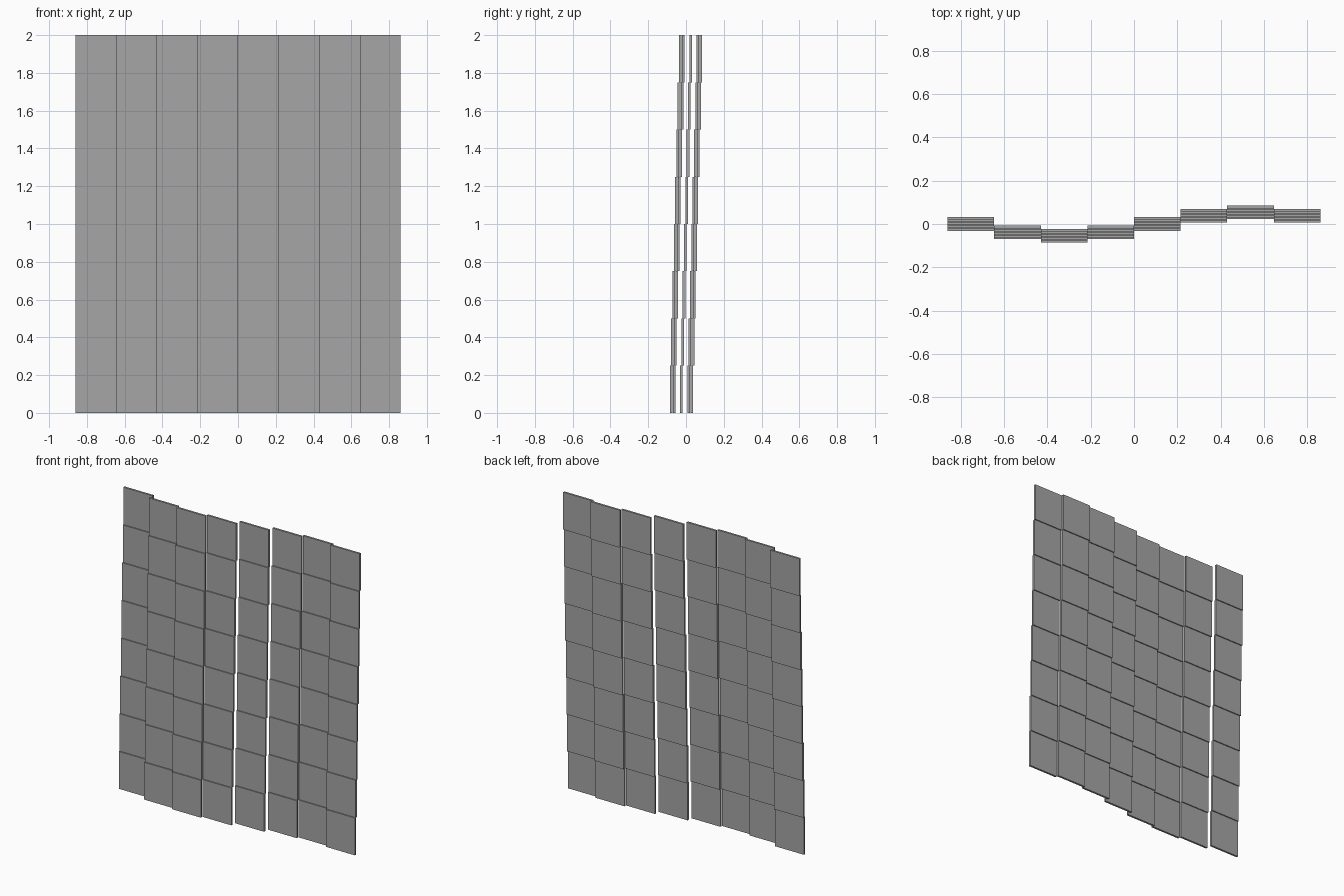
import bpy, math

if "Cube" in bpy.data.objects:
    bpy.data.objects.remove(bpy.data.objects["Cube"])

COLS, ROWS = 8, 8
W, H = 1.722 / COLS, 2.0 / ROWS      # panel width and height
T = 0.0135                           # panel thickness
WAVE = 0.0545                        # depth of the sideways wave
LEAN = 0.007                         # backward step per row

grey = bpy.data.materials.new("plain_grey")
grey.diffuse_color = (0.38, 0.38, 0.38, 1)
grey.use_nodes = True
grey.node_tree.nodes["Principled BSDF"].inputs["Base Color"].default_value = grey.diffuse_color


def add_panel(name, centre):
    """One flat rectangular panel facing the front."""
    bpy.ops.mesh.primitive_cube_add(size=1, location=centre)
    panel = bpy.context.object
    panel.name = name
    panel.scale = (W, T, H)
    panel.data.materials.append(grey)


# Wall of stepped panels: columns follow a full sine wave, rows step back going up
for c in range(COLS):
    for r in range(ROWS):
        x = (c - (COLS - 1) / 2) * W
        y = -WAVE * math.sin(c * math.tau / COLS) + (r - (ROWS - 1) / 2) * LEAN
        add_panel(f"panel_column{c + 1}_row{r + 1}", (x, y, (r + 0.5) * H))
